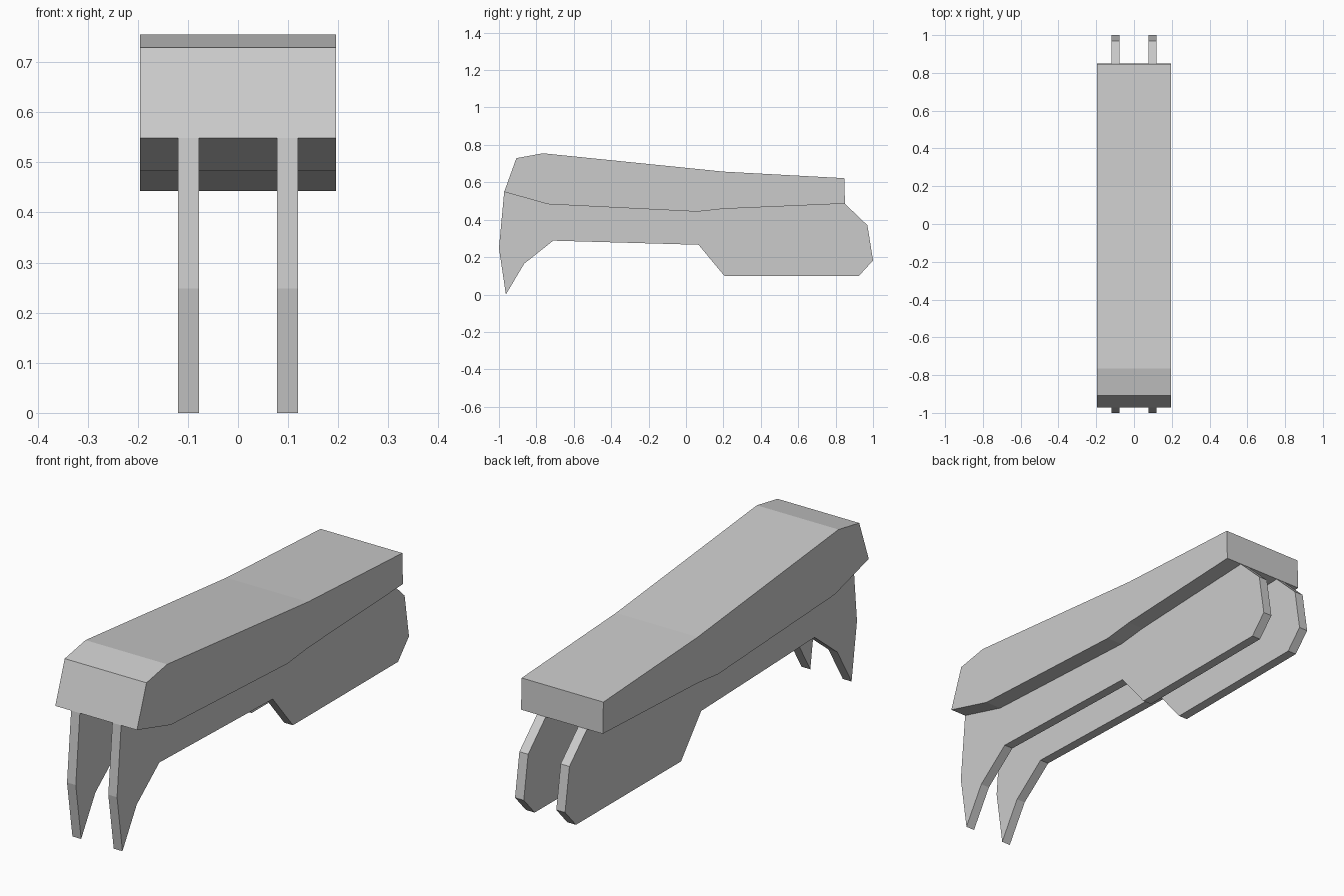
import bpy, bmesh

if "Cube" in bpy.data.objects:
    bpy.data.objects.remove(bpy.data.objects["Cube"])


def extrude_profile(name, profile, x0, x1):
    """Solid made from a (y, z) outline extruded between two x positions."""
    bm = bmesh.new()
    face = bm.faces.new([bm.verts.new((x0, y, z)) for y, z in profile])
    ext = bmesh.ops.extrude_face_region(bm, geom=[face])
    moved = [g for g in ext["geom"] if isinstance(g, bmesh.types.BMVert)]
    bmesh.ops.translate(bm, verts=moved, vec=(x1 - x0, 0, 0))
    bmesh.ops.recalc_face_normals(bm, faces=bm.faces)
    mesh = bpy.data.meshes.new(name)
    bm.to_mesh(mesh)
    bm.free()
    obj = bpy.data.objects.new(name, mesh)
    bpy.context.collection.objects.link(obj)
    return obj


# Wide top block with a bevelled front end
top_profile = [
    (-0.972, 0.549), (-0.907, 0.729), (-0.765, 0.755), (0.2, 0.657),
    (0.846, 0.622), (0.85, 0.486), (0.2, 0.458), (0.06, 0.443), (-0.74, 0.483),
]
extrude_profile("top_block", top_profile, -0.196, 0.196)

# Pair of side plates: pointed front leg, raised middle, deep rear;
# their upper edge is buried in the top block
plate_profile = [
    (-0.972, 0.549), (-1.0, 0.248), (-0.963, 0.0), (-0.865, 0.165),
    (-0.71, 0.288), (0.067, 0.266), (0.205, 0.1), (0.925, 0.1),
    (1.0, 0.182), (0.97, 0.37), (0.849, 0.486), (0.835, 0.6),
    (0.2, 0.64), (-0.765, 0.74), (-0.895, 0.715),
]
for side, label in ((-1, "left"), (1, "right")):
    extrude_profile(f"{label}_plate", plate_profile, side * 0.078, side * 0.12)
